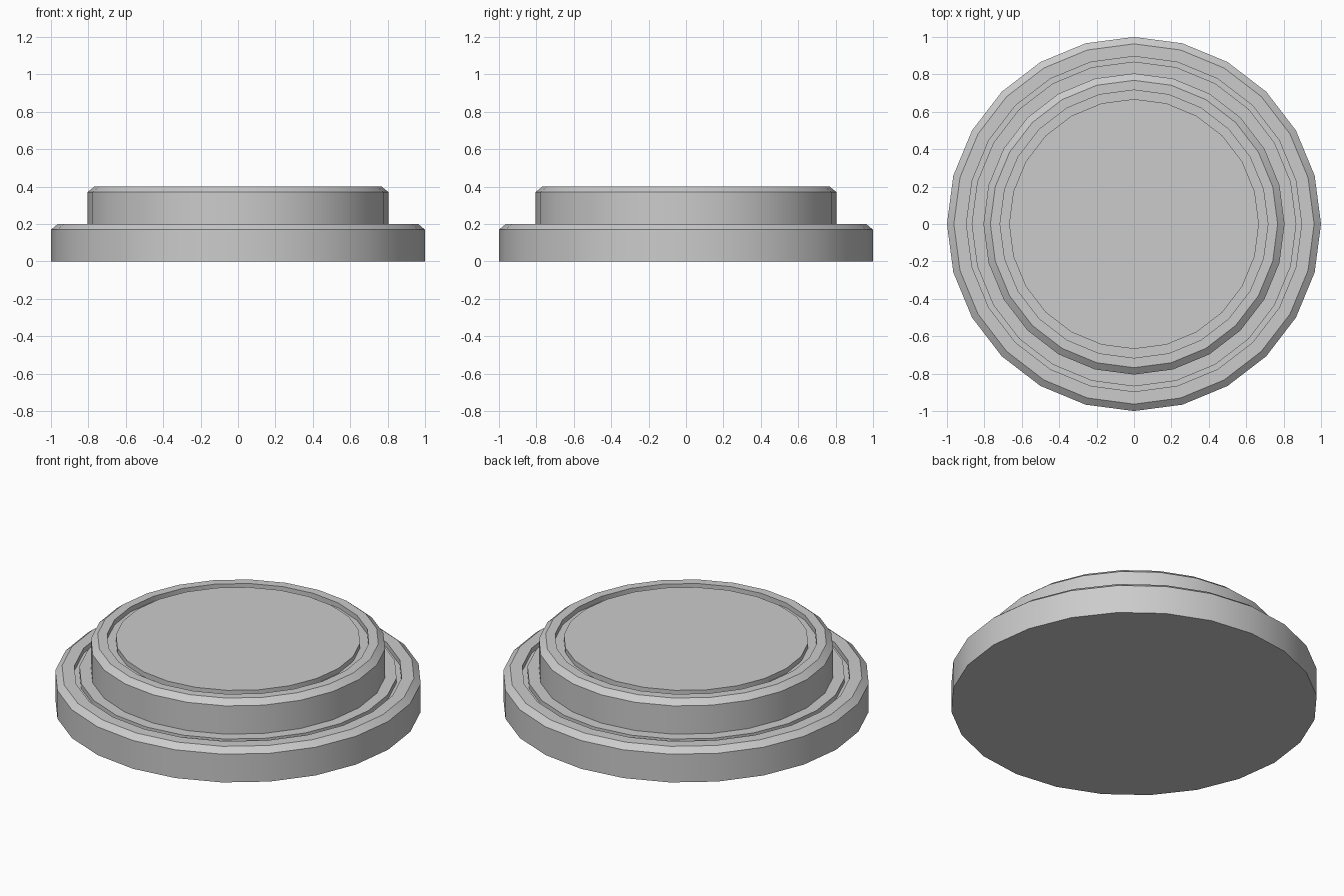
import bpy, bmesh, math

if "Cube" in bpy.data.objects:
    bpy.data.objects.remove(bpy.data.objects["Cube"])

SIDES = 24


def lathe(name, profile, sides=SIDES):
    """Revolve (radius, z) points around z and cap both ends."""
    bm = bmesh.new()
    rings = []
    for r, z in profile:
        ring = []
        for i in range(sides):
            a = 2 * math.pi * i / sides
            ring.append(bm.verts.new((r * math.cos(a), r * math.sin(a), z)))
        rings.append(ring)
    for low, high in zip(rings, rings[1:]):
        for i in range(sides):
            j = (i + 1) % sides
            bm.faces.new((low[i], low[j], high[j], high[i]))
    bm.faces.new(rings[0][::-1])
    bm.faces.new(rings[-1])
    bmesh.ops.recalc_face_normals(bm, faces=bm.faces)
    mesh = bpy.data.meshes.new(name)
    bm.to_mesh(mesh)
    bm.free()
    obj = bpy.data.objects.new(name, mesh)
    bpy.context.collection.objects.link(obj)
    bpy.ops.object.select_all(action='DESELECT')
    obj.select_set(True)
    bpy.context.view_layer.objects.active = obj
    bpy.ops.object.shade_smooth_by_angle(angle=math.radians(30))
    return obj


def tier(radius, bottom, groove_out, groove_in, height=0.2, bevel=0.037, depth=0.03):
    """Wall, bevelled rim and a ring groove cut into the top."""
    top = bottom + height
    return [(radius, bottom), (radius, top - 0.03), (radius - bevel, top),
            (groove_out, top), (groove_out, top - depth),
            (groove_in, top - depth), (groove_in, top)]


# Two-step round pedestal as one closed shell
lathe("stepped_pedestal",
      tier(1.0, 0.0, 0.896, 0.868) + tier(0.805, 0.2, 0.716, 0.668))
